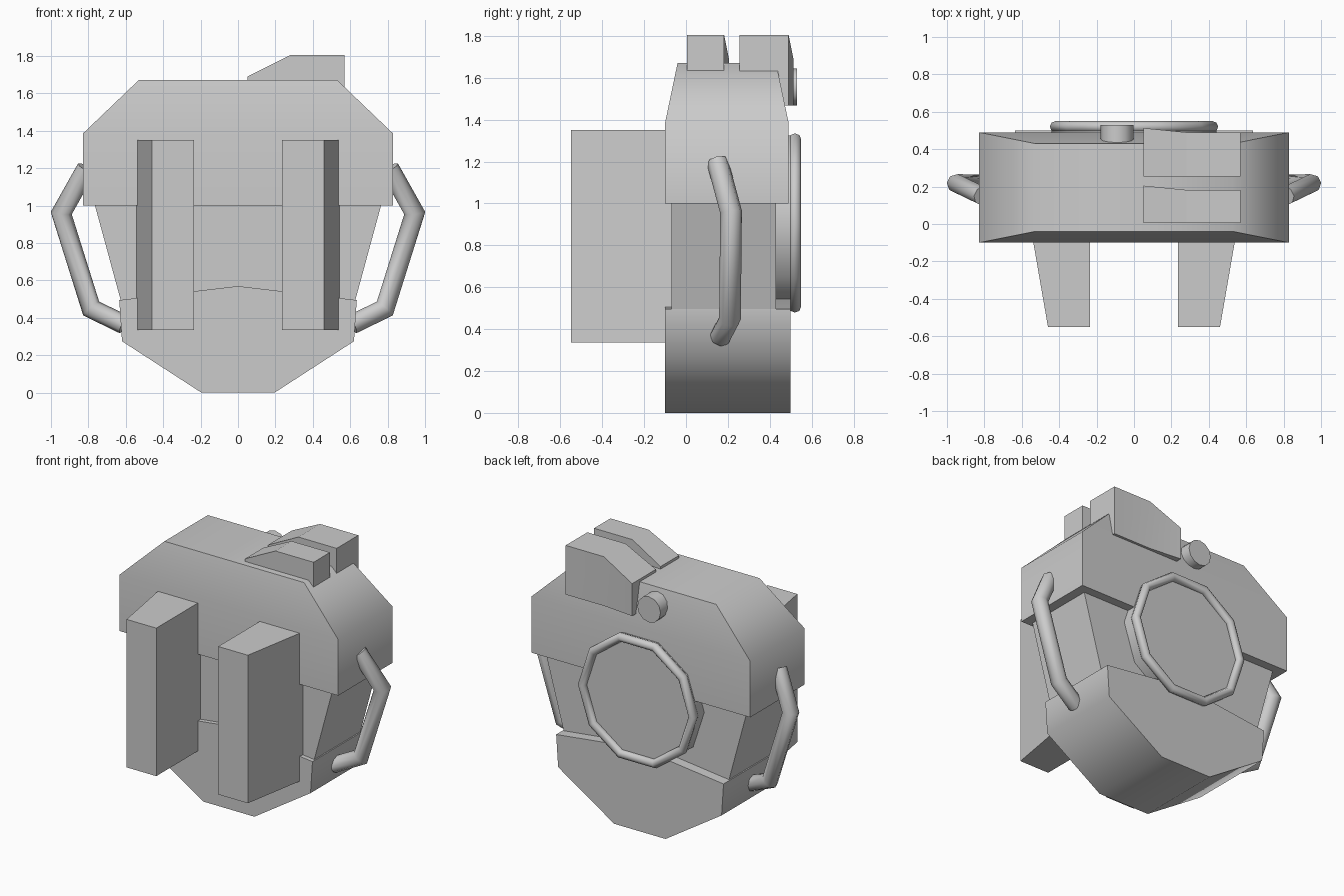
import bpy, bmesh, math
from mathutils import Vector

if "Cube" in bpy.data.objects:
    bpy.data.objects.remove(bpy.data.objects["Cube"])

grey = bpy.data.materials.new("light grey")
grey.diffuse_color = (0.6, 0.6, 0.6, 1)
grey.use_nodes = True
grey.node_tree.nodes["Principled BSDF"].inputs["Base Color"].default_value = grey.diffuse_color


def finish(name, bm, angle=60):
    bmesh.ops.recalc_face_normals(bm, faces=bm.faces)
    mesh = bpy.data.meshes.new(name)
    bm.to_mesh(mesh)
    bm.free()
    mesh.materials.append(grey)
    ob = bpy.data.objects.new(name, mesh)
    bpy.context.collection.objects.link(ob)
    bpy.ops.object.select_all(action='DESELECT')
    ob.select_set(True)
    bpy.context.view_layer.objects.active = ob
    bpy.ops.object.shade_smooth_by_angle(angle=math.radians(angle))
    return ob


def loft(name, loops, angle=60):
    """Skin matching closed loops of points and cap both ends."""
    bm = bmesh.new()
    rings = [[bm.verts.new(p) for p in loop] for loop in loops]
    n = len(rings[0])
    for a, b in zip(rings, rings[1:]):
        for i in range(n):
            j = (i + 1) % n
            bm.faces.new((a[i], a[j], b[j], b[i]))
    bm.faces.new(rings[0])
    bm.faces.new(rings[-1])
    return finish(name, bm, angle)


def rect(x0, x1, y0, y1, z):
    return [(x0, y0, z), (x1, y0, z), (x1, y1, z), (x0, y1, z)]


def extrude_y(name, profile, y0, y1, angle=60):
    return loft(name, [[(x, y, z) for x, z in profile] for y in (y0, y1)], angle)


def round_y(name, x, z, r, y0, y1, sides):
    prof = [(x + r * math.cos(math.tau * i / sides), z + r * math.sin(math.tau * i / sides))
            for i in range(sides)]
    return extrude_y(name, prof, y0, y1)


# Main shell: chamfered hood, trapezoid middle, keel-shaped bottom
loft("upper_body", [rect(-.83, .83, -.1, .49, 1.0),
                    rect(-.83, .83, -.1, .49, 1.385),
                    rect(-.53, .53, -.04, .43, 1.672)])
loft("middle_body", [rect(-.615, .615, -.07, .43, .45),
                     rect(-.77, .77, -.07, .43, 1.02)], 30)
extrude_y("lower_body", [(-.635, .495), (-.62, .275), (-.195, 0), (.195, 0),
                         (.62, .275), (.635, .495), (0, .57)], -.1, .5)

# Two tapered front pods
for s, side in ((-1, "left"), (1, "right")):
    plan = [(.235, -.55), (.46, -.55), (.545, -.06), (.235, -.06)]
    loft(side + "_front_pod", [[(s * x, y, z) for x, y in plan] for z in (.335, 1.35)], 30)

# Stepped blocks on top, their back faces flaring at the low end
def top_block(name, y0, y1, bottom):
    bm_loops = []
    for x, top, back in ((.05, 1.69, y1 + .023), (.28, 1.805, y1), (.57, 1.805, y1)):
        bm_loops.append([(x, y0, bottom), (x, y0, top), (x, back, top), (x, back, bottom)])
    return loft(name, bm_loops, 20)

top_block("front_top_block", .005, .182, 1.635)
top_block("rear_top_block", .255, .49, 1.468)

# Round back hatch with raised ring, and a small knob
round_y("back_hatch", 0, .907, .44, .35, .515, 10)
bm = bmesh.new()
MAJOR, MINOR, N, M = .42, .03, 10, 8
grid = []
for i in range(N):
    a = math.tau * i / N
    grid.append([])
    for j in range(M):
        b = math.tau * j / M
        r = MAJOR + MINOR * math.cos(b)
        grid[i].append(bm.verts.new((r * math.cos(a), .52 + MINOR * math.sin(b),
                                     .907 + r * math.sin(a))))
for i in range(N):
    for j in range(M):
        k, l = (i + 1) % N, (j + 1) % M
        bm.faces.new((grid[i][j], grid[k][j], grid[k][l], grid[i][l]))
finish("hatch_ring", bm)
round_y("back_knob", -.09, 1.557, .088, .42, .53, 12)

# Bent side handles: rings swept along a four-point path with mitred corners
path = [Vector(p) for p in ((.81, .15, 1.2), (.945, .215, .96), (.785, .21, .45), (.61, .165, .365))]
R, SIDES = .052, 8
for s, side in ((-1, "left"), (1, "right")):
    dirs = [(b - a).normalized() for a, b in zip(path, path[1:])]
    u = dirs[0].cross(Vector((0, 1, 0))).normalized()
    v = dirs[0].cross(u)
    ring = [path[0] + R * (math.cos(math.tau * i / SIDES) * u + math.sin(math.tau * i / SIDES) * v)
            for i in range(SIDES)]
    loops = [ring]
    for k in range(1, 4):
        d = dirs[k - 1]
        nrm = (d + dirs[k]).normalized() if k < 3 else d
        ring = [p + d * ((path[k] - p).dot(nrm) / d.dot(nrm)) for p in ring]
        loops.append(ring)
    loft(side + "_handle", [[(s * p.x, p.y, p.z) for p in l] for l in loops])
